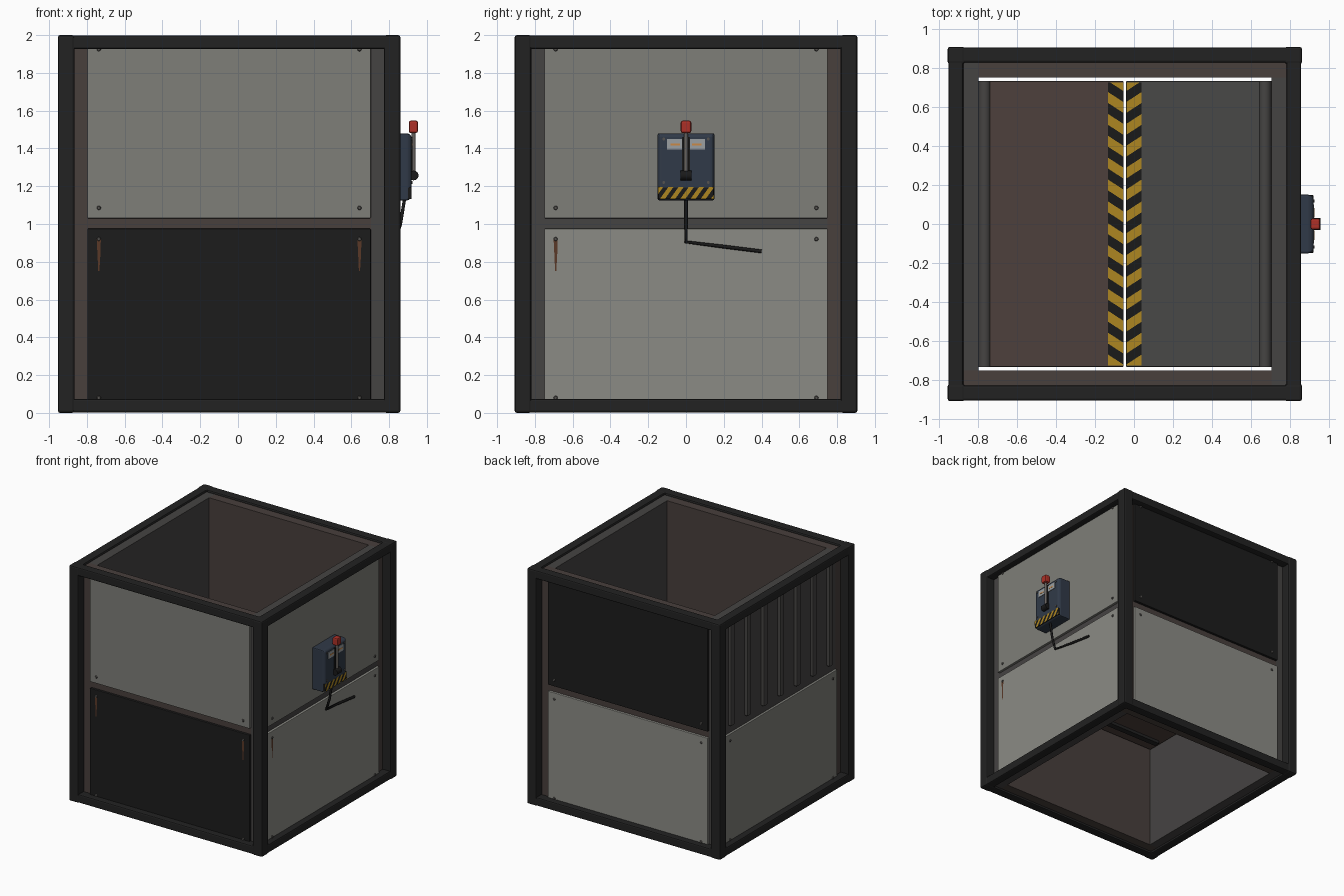
import bpy, bmesh, math
from mathutils import Matrix, Vector

if "Cube" in bpy.data.objects:
    bpy.data.objects.remove(bpy.data.objects["Cube"])

CX = -0.047          # shaft centre
H = 0.907            # half width of the shaft
mats = {}


def mat(name, r, g, b):
    m = bpy.data.materials.new(name)
    m.diffuse_color = (r, g, b, 1)
    m.use_nodes = True
    m.node_tree.nodes["Principled BSDF"].inputs["Base Color"].default_value = m.diffuse_color
    mats[name] = m


mat("frame", .016, .016, .016)
mat("wall", .06, .057, .055)
mat("rusty_wall", .065, .05, .045)
mat("light_panel", .26, .26, .235)
mat("mid_panel", .21, .21, .19)
mat("black_panel", .012, .012, .012)
mat("rivet", .09, .085, .08)
mat("rust", .10, .04, .02)
mat("navy", .03, .042, .065)
mat("red", .42, .03, .02)
mat("yellow", .42, .24, .015)
mat("black", .01, .01, .01)
mat("screen", .33, .35, .36)
mat("orange", .6, .25, .06)
mat("steel", .13, .12, .11)
mat("door_red", .075, .05, .045)
mat("door_grey", .065, .065, .063)


def face(k):
    """Local frame of side k: front, right, back, left (outside is local -y)."""
    return Matrix.Translation((CX, 0, 0)) @ Matrix.Rotation(k * math.pi / 2, 4, 'Z')


def finish(name, bm, m, M=Matrix(), bevel=0, smooth=False):
    bm.transform(M)
    bmesh.ops.recalc_face_normals(bm, faces=bm.faces)
    me = bpy.data.meshes.new(name)
    bm.to_mesh(me)
    bm.free()
    ob = bpy.data.objects.new(name, me)
    bpy.context.collection.objects.link(ob)
    me.materials.append(mats[m])
    if bevel:
        b = ob.modifiers.new("bevel", 'BEVEL')
        b.width, b.segments = bevel, 2
    if smooth:
        bpy.context.view_layer.objects.active = ob
        ob.select_set(True)
        bpy.ops.object.shade_smooth_by_angle(angle=math.radians(40))
        ob.select_set(False)
    return ob


def box(name, lo, hi, m, M=Matrix(), bevel=0):
    lo, hi = Vector(lo), Vector(hi)
    bm = bmesh.new()
    bmesh.ops.create_cube(bm, size=1, matrix=Matrix.Translation((lo + hi) / 2) @ Matrix.Diagonal((hi - lo).to_4d()))
    return finish(name, bm, m, M, bevel)


def cyl(name, a, b, r, m, M=Matrix(), n=12, r2=None):
    a, b = Vector(a), Vector(b)
    d = b - a
    bm = bmesh.new()
    bmesh.ops.create_cone(bm, cap_ends=True, segments=n, radius1=r, radius2=r if r2 is None else r2, depth=d.length,
                          matrix=Matrix.Translation((a + b) / 2) @ d.to_track_quat('Z', 'Y').to_matrix().to_4x4())
    return finish(name, bm, m, M, smooth=True)


def stripes(name, w, h, period, slant, M):
    """Slanted yellow bars clipped to a w x h rectangle in the local xy plane."""
    bm = bmesh.new()
    y = -abs(slant) - period
    while y < h + abs(slant):
        q = [(0, y), (w, y + slant), (w, y + slant + period / 2), (0, y + period / 2)]
        bm.faces.new([bm.verts.new((a, b, 0)) for a, b in q])
        y += period
    for co, no in (((0, h, 0), (0, 1, 0)), ((0, 0, 0), (0, -1, 0))):
        bmesh.ops.bisect_plane(bm, geom=bm.verts[:] + bm.edges[:] + bm.faces[:],
                               plane_co=co, plane_no=no, clear_outer=True)
    finish(name, bm, "yellow", M)


# Frame, wall cores, panels on each of the four sides
panels = [("black_panel", "mid_panel"), ("light_panel", "mid_panel"),
          ("light_panel", "black_panel"), ("mid_panel", None)]
for k, side in enumerate(("front", "right", "back", "left")):
    M = face(k)
    box(side + "_corner_post", (-H, -H, 0), (-H + .088, -H + .088, 2), "frame", M, .012)
    for z, part in ((0, "bottom"), (1.925, "top")):
        box(f"{side}_{part}_beam", (-H + .04, -H + .004, z + .002), (H - .04, -H + .08, z + .073), "frame", M, .01)
    box(side + "_wall", (-.83, -.83, .02), (.75, -.75, 1.98), "wall" if k % 2 else "rusty_wall", M)
    for z, m, part in zip((.025, 1.03), panels[k], ("lower", "upper")):
        if m is None:
            continue
        box(f"{side}_{part}_panel", (-.75, -.85, z), (.75, -.825, z + .95), m, M, .004)
        for u in (-.69, .69):
            for v in (z + .055, z + .895):
                cyl(f"{side}_{part}_rivet", (u, -.848, v), (u, -.857, v), .012, "rivet", M, 10, .008)

# Vertical ribs on the upper left side
for i in range(-3, 4):
    box("left_rib", (i * .22 - .028, -.86, 1.04), (i * .22 + .028, -.825, 1.96), "wall", face(3), .012)

# Rust streaks under some rivets
for k, u in ((0, -.69), (0, .69), (1, -.69)):
    bm = bmesh.new()
    pts = [(-.011, .92), (.011, .92), (.008, .83), (.003, .75), (-.003, .75), (-.007, .84)]
    bm.faces.new([bm.verts.new((u + a, -.852, z)) for a, z in pts])
    finish("rust_streak", bm, "rust", face(k))

# Trapdoor: two hinged leaves with hazard edges and stiffeners below
for s, side, m in ((-1, "left", "door_red"), (1, "right", "door_grey")):
    M = Matrix.Translation((CX, 0, 0)) @ Matrix.Diagonal((s, 1, 1, 1))
    box(side + "_trapdoor", (.006, -.732, .89), (.74, .732, .95), m, M, .006)
    cyl(side + "_hinge_tube", (.718, -.732, .935), (.718, .732, .935), .032, "wall", M, 16)
    box(side + "_hazard_strip", (.008, -.725, .945), (.085, .725, .953), "black", M)
    stripes(side + "_hazard_bars", .077, 1.45, .112, .05, M @ Matrix.Translation((.008, -.725, .9545)))
    for y in (-.6, -.2, .2, .6):
        box(side + "_stiffener", (.03, y - .025, .865), (.70, y + .025, .9), "frame", M)

# Control box on the right side: tapered housing
bm = bmesh.new()
back = [(.80, y, z) for y, z in ((-.15, 1.125), (.15, 1.125), (.15, 1.48), (-.15, 1.48))]
mid = [(.90, y, z) for _, y, z in back]
front = [(.918, y * .92, 1.3025 + (z - 1.3025) * .93) for _, y, z in back]
rings = [[bm.verts.new(p) for p in r] for r in (back, mid, front)]
for a, b in zip(rings, rings[1:]):
    for i in range(4):
        bm.faces.new((a[i], a[(i + 1) % 4], b[(i + 1) % 4], b[i]))
bm.faces.new(rings[0])
bm.faces.new(rings[2])
finish("control_box", bm, "navy", bevel=.008)

# Hazard band, in the plane of the box face
box("control_hazard_band", (.88, -.148, 1.132), (.919, .148, 1.195), "black", bevel=.004)
plane = Matrix(((0, 0, 1, .9205), (0, 1, 0, -.148), (1, 0, 0, 1.132), (0, 0, 0, 1)))
stripes("control_hazard_bars", .063, .296, .054, .045, plane)

# Gauges and screws
for s in (-1, 1):
    y = s * .058
    box("gauge_window", (.91, y - .043, 1.395), (.922, y + .043, 1.45), "screen")
    box("gauge_mark", (.92, y - .025, 1.416), (.9235, y + .025, 1.426), "orange")
    for z in (1.22, 1.45):
        cyl("box_screw", (.914, s * .118, z), (.923, s * .118, z), .008, "rivet", n=8)

# Lever with pivot and red grip
box("lever_bracket", (.915, -.022, 1.235), (.925, .022, 1.46), "black")
cyl("lever_pivot", (.93, -.03, 1.257), (.93, .03, 1.257), .026, "black", n=14)
cyl("lever_rod", (.93, 0, 1.257), (.93, 0, 1.50), .011, "steel", n=10)
box("lever_grip", (.904, -.028, 1.482), (.953, .028, 1.547), "red", bevel=.01)

# Cable hanging from the box and trailing along the lower panel
cu = bpy.data.curves.new("cable", 'CURVE')
cu.dimensions = '3D'
cu.bevel_depth, cu.bevel_resolution, cu.use_fill_caps = .01, 1, True
sp = cu.splines.new('POLY')
path = [(.882, 0, 1.135), (.86, 0, 1.0), (.83, 0, .905), (.816, .2, .88), (.812, .4, .855)]
sp.points.add(len(path) - 1)
for p, c in zip(sp.points, path):
    p.co = (*c, 1)
cu.materials.append(mats["black"])
bpy.context.collection.objects.link(bpy.data.objects.new("cable", cu))
